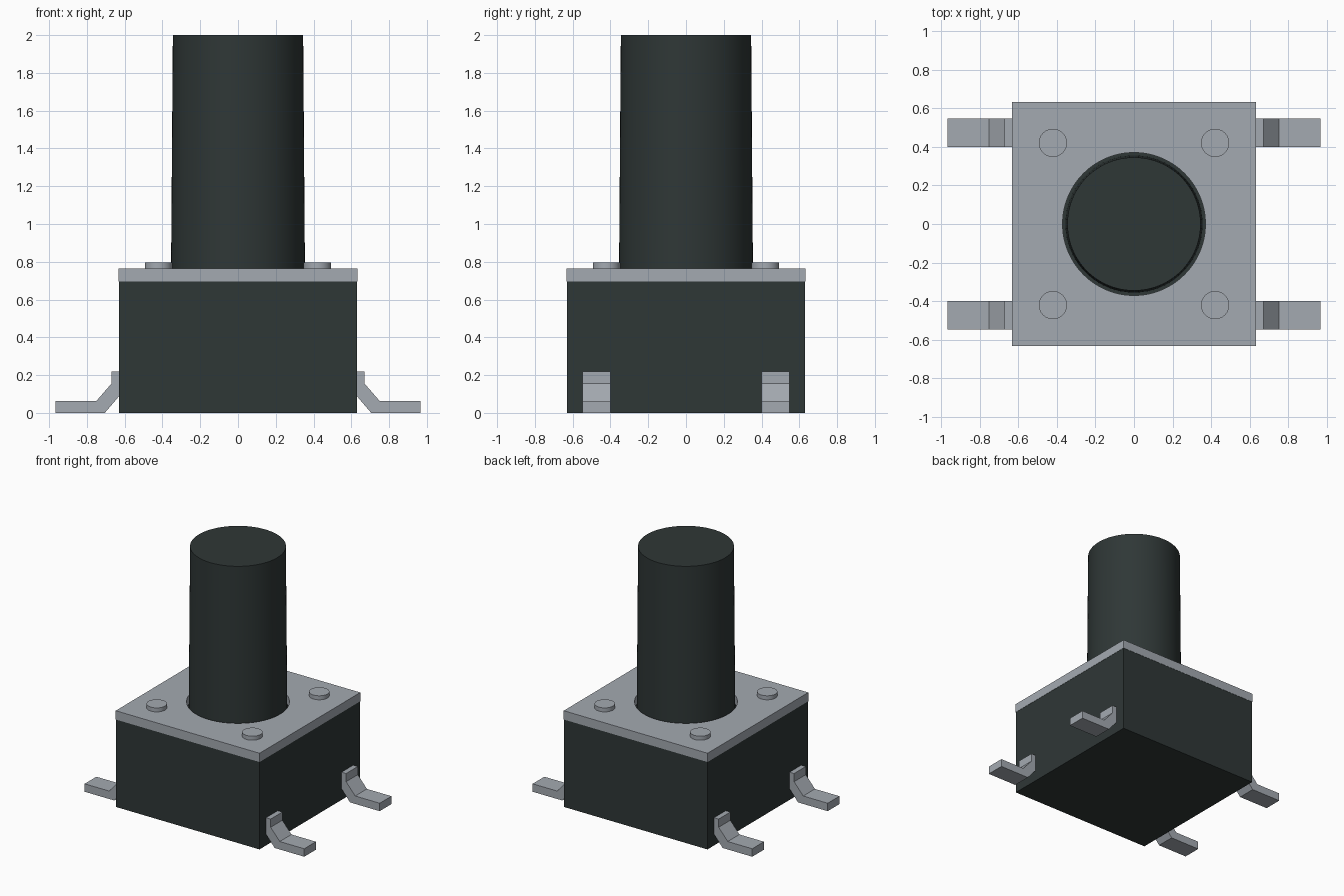
import bpy, bmesh, math

if "Cube" in bpy.data.objects:
    bpy.data.objects.remove(bpy.data.objects["Cube"])


def material(name, rgb):
    m = bpy.data.materials.new(name)
    m.diffuse_color = (*rgb, 1)
    m.use_nodes = True
    m.node_tree.nodes["Principled BSDF"].inputs["Base Color"].default_value = m.diffuse_color
    return m


black = material("black_plastic", (0.028, 0.038, 0.037))
metal = material("grey_metal", (0.37, 0.40, 0.44))


def finish(name, bm, mat, smooth=False):
    bmesh.ops.recalc_face_normals(bm, faces=bm.faces)
    me = bpy.data.meshes.new(name)
    bm.to_mesh(me)
    bm.free()
    ob = bpy.data.objects.new(name, me)
    bpy.context.collection.objects.link(ob)
    me.materials.append(mat)
    if smooth:
        bpy.ops.object.select_all(action='DESELECT')
        ob.select_set(True)
        bpy.context.view_layer.objects.active = ob
        bpy.ops.object.shade_smooth_by_angle(angle=math.radians(35))
    return ob


def box(name, half, z0, z1, mat):
    bm = bmesh.new()
    bmesh.ops.create_cube(bm, size=1)
    for v in bm.verts:
        v.co = (v.co.x * 2 * half, v.co.y * 2 * half, z0 if v.co.z < 0 else z1)
    return finish(name, bm, mat)


def cylinder(name, x, y, r0, r1, z0, z1, mat, n=64):
    bm = bmesh.new()
    bmesh.ops.create_cone(bm, cap_ends=True, segments=n, radius1=r0, radius2=r1, depth=z1 - z0)
    bmesh.ops.translate(bm, verts=bm.verts, vec=(x, y, (z0 + z1) / 2))
    return finish(name, bm, mat, True)


# Housing and tall tapered plunger
box("housing", 0.63, 0.0, 0.695, black)
cylinder("plunger", 0, 0, 0.355, 0.345, 0.69, 2.0, black, 96)

# Cover plate with a round clearance hole
plate = box("cover_plate", 0.632, 0.695, 0.765, metal)
cutter = cylinder("hole_cutter", 0, 0, 0.37, 0.37, 0.6, 0.9, metal, 96)
cutter.hide_render = True
cutter.hide_set(True)
hole = plate.modifiers.new("hole", 'BOOLEAN')
hole.operation = 'DIFFERENCE'
hole.object = cutter
hole.solver = 'EXACT'

# Bent lead profile in x and z, extruded along y
LEAD = [(0.63, 0.22), (0.67, 0.22), (0.67, 0.155), (0.75, 0.063),
        (0.965, 0.063), (0.965, 0), (0.705, 0), (0.63, 0.088)]

for sx in (-1, 1):
    for sy in (-1, 1):
        side = ("left" if sx < 0 else "right") + ("_front" if sy < 0 else "_back")
        cylinder("rivet_" + side, sx * 0.42, sy * 0.42, 0.073, 0.073, 0.76, 0.797, metal, 48)
        bm = bmesh.new()
        face = bm.faces.new([bm.verts.new((sx * x, sy * 0.40, z)) for x, z in LEAD])
        ext = bmesh.ops.extrude_face_region(bm, geom=[face])
        bmesh.ops.translate(bm, vec=(0, sy * 0.147, 0),
                            verts=[g for g in ext["geom"] if isinstance(g, bmesh.types.BMVert)])
        finish("lead_" + side, bm, metal)
